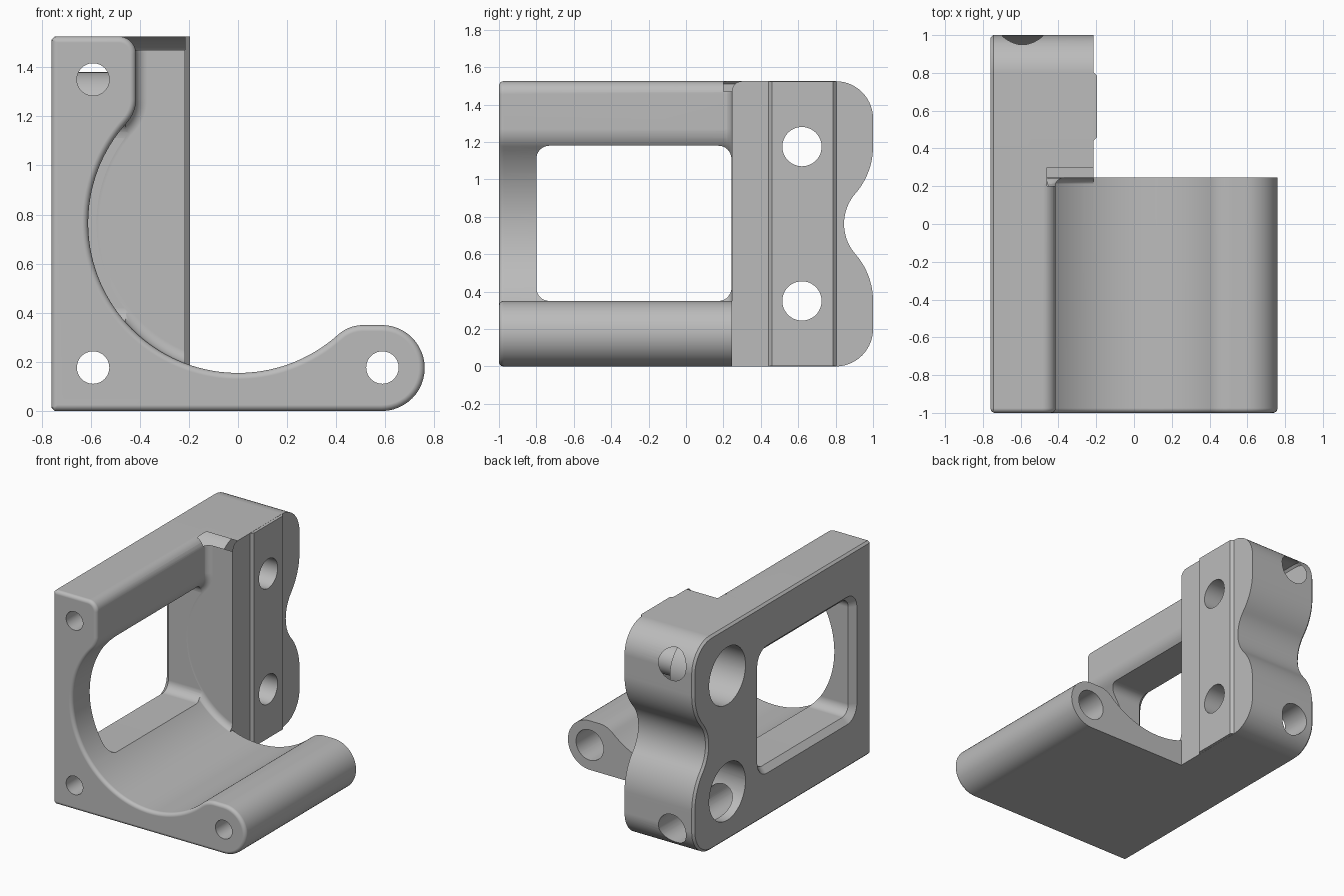
import bpy, bmesh, math
from math import sin, cos, radians, pi

if "Cube" in bpy.data.objects:
    bpy.data.objects.remove(bpy.data.objects["Cube"])


def arc(cx, cy, r, a0, a1, n=10):
    return [(cx + r * cos(radians(a0 + (a1 - a0) * i / n)),
             cy + r * sin(radians(a0 + (a1 - a0) * i / n))) for i in range(n + 1)]


def inset(pts, d):
    """Offset a counter-clockwise outline inwards by d."""
    out = []
    for i, (x, y) in enumerate(pts):
        px, py = pts[i - 1]
        qx, qy = pts[(i + 1) % len(pts)]
        l1, l2 = math.hypot(x - px, y - py), math.hypot(qx - x, qy - y)
        n1 = (-(y - py) / l1, (x - px) / l1)
        n2 = (-(qy - y) / l2, (qx - x) / l2)
        k = d / max(0.2, 1 + n1[0] * n2[0] + n1[1] * n2[1])
        out.append((x + (n1[0] + n2[0]) * k, y + (n1[1] + n2[1]) * k))
    return out


def prism(name, pts, axis, rings):
    """Extrude an outline along an axis; rings = (depth, inset) pairs."""
    clean = []
    for p in pts:
        if not clean or math.dist(p, clean[-1]) > 0.002:
            clean.append(p)
    if math.dist(clean[0], clean[-1]) < 0.002:
        clean.pop()
    area = sum(clean[i - 1][0] * p[1] - p[0] * clean[i - 1][1] for i, p in enumerate(clean))
    if area < 0:
        clean.reverse()
    place = {'x': lambda u, v, d: (d, u, v),
             'y': lambda u, v, d: (u, d, v),
             'z': lambda u, v, d: (u, v, d)}[axis]
    bm = bmesh.new()
    loops = [[bm.verts.new(place(u, v, d)) for u, v in inset(clean, s)] for d, s in rings]
    n = len(clean)
    for a, b in zip(loops, loops[1:]):
        for i in range(n):
            j = (i + 1) % n
            bm.faces.new((a[i], a[j], b[j], b[i]))
    bm.faces.new(loops[0])
    bm.faces.new(loops[-1])
    bmesh.ops.recalc_face_normals(bm, faces=bm.faces)
    me = bpy.data.meshes.new(name)
    bm.to_mesh(me)
    bm.free()
    ob = bpy.data.objects.new(name, me)
    bpy.context.collection.objects.link(ob)
    return ob


def combine(target, other, op):
    m = target.modifiers.new(op, 'BOOLEAN')
    m.operation, m.solver, m.object = op, 'EXACT', other
    bpy.context.view_layer.objects.active = target
    bpy.ops.object.modifier_apply(modifier=m.name)
    bpy.data.objects.remove(other, do_unlink=True)


def drill(target, u, v, r, axis, a, b):
    combine(target, prism("drill", arc(u, v, r, 0, 360, 48), axis, [(a, 0), (b, 0)]), 'DIFFERENCE')


H, C = 1.525, 0.015     # height, edge chamfer

# Cradle: front profile with the round bore and two lugs
cradle_curve = (arc(0.51, 0.196, 0.154, 90, 131.9)
                + arc(0, 0.765, 0.61, 311.9, 137.75, 64)
                + arc(-0.556, 1.27, 0.141, -42.25, 0)
                + arc(-0.485, 1.455, 0.07, 0, 90))
profile = ([(-0.76 + C, 0)] + arc(0.585, 0.175, 0.175, -90, 90, 24) + cradle_curve
           + [(-0.76 + C, H), (-0.76, H - C), (-0.76, C)])
R = 0.025
rim = [(-1 + R * (1 - cos(t)), R * (1 - sin(t))) for t in [i * pi / 12 for i in range(7)]]
bracket = prism("motor_bracket", profile, 'y', rim + [(0.245, 0)])

# Mounting plate: waisted outline seen from the side
upper = arc(1.091, 0.7625, 0.246, 180, 138.8) + arc(0.62, 1.175, 0.38, -41.2, 0) \
    + arc(0.8, H - 0.2, 0.2, 0, 90, 14)
lower = [(y, H - z) for y, z in reversed(upper)]
plate = prism("mounting_plate", [(0.1, 0)] + lower + upper + [(0.1, H)], 'x',
              [(-0.76, C), (-0.76 + C, 0), (-0.215, 0)])

# Cavity with a rounded end leaves a fillet between plate and cradle
F = 0.05
fillet = [(0.245 - F + F * sin(t), -0.003 + F * (1 - cos(t))) for t in [i * pi / 12 for i in range(7)]]
cavity = prism("cavity", cradle_curve + [(-0.485, 1.8), (1, 1.8), (1, 0.35)], 'y',
               [(0, -0.003)] + fillet)
combine(plate, cavity, 'DIFFERENCE')
combine(bracket, plate, 'UNION')

# Raised locating ridge on the plate
ridge = prism("ridge", [(-0.3, 0.44), (-0.215, 0.44), (-0.195, 0.46), (-0.195, 0.785),
                        (-0.215, 0.805), (-0.3, 0.805)], 'z', [(0.001, 0), (H - 0.001, 0)])
combine(bracket, ridge, 'UNION')

# Rounded top front corner of the plate
corner = prism("corner", [(0.2, 1.6), (0.2, 1.47)] + arc(0.3, 1.47, 0.055, 180, 90)
               + [(0.3, 1.6)], 'x', [(-0.46, 0), (0, 0)])
combine(bracket, corner, 'DIFFERENCE')

# Side window with chamfered outer edge
y0, y1, z0, z1, r = -0.8, 0.243, 0.35, 1.18, 0.07
window = prism("window", arc(y1 - r, z0 + r, r, -90, 0, 8) + arc(y1 - r, z1 - r, r, 0, 90, 8)
               + arc(y0 + r, z1 - r, r, 90, 180, 8) + arc(y0 + r, z0 + r, r, 180, 270, 8),
               'x', [(-0.8, -0.08), (-0.72, 0), (-0.3, 0)])
combine(bracket, window, 'DIFFERENCE')

# Front screw holes with wide access bores from the back
for x, z in ((-0.59, 1.35), (-0.59, 0.177), (0.588, 0.177)):
    drill(bracket, x, z, 0.066, 'y', -1.1, 1.1)
    drill(bracket, x, z, 0.108, 'y', -0.8, 1.2)

# Plate bolt holes with counterbores on the outer side
for z in (0.35, 1.175):
    drill(bracket, 0.62, z, 0.105, 'x', -1, 0)
    drill(bracket, 0.62, z, 0.205, 'x', -0.9, -0.45)

# Finish
grey = bpy.data.materials.new("plain grey")
grey.diffuse_color = (0.5, 0.5, 0.5, 1)
grey.use_nodes = True
grey.node_tree.nodes["Principled BSDF"].inputs["Base Color"].default_value = grey.diffuse_color
bracket.data.materials.clear()
bracket.data.materials.append(grey)
for p in bracket.data.polygons:
    p.material_index = 0
bpy.ops.object.select_all(action='DESELECT')
bracket.select_set(True)
bpy.context.view_layer.objects.active = bracket
bpy.ops.object.shade_smooth_by_angle(angle=radians(28))
wn = bracket.modifiers.new("weighted normals", 'WEIGHTED_NORMAL')
wn.keep_sharp = True
